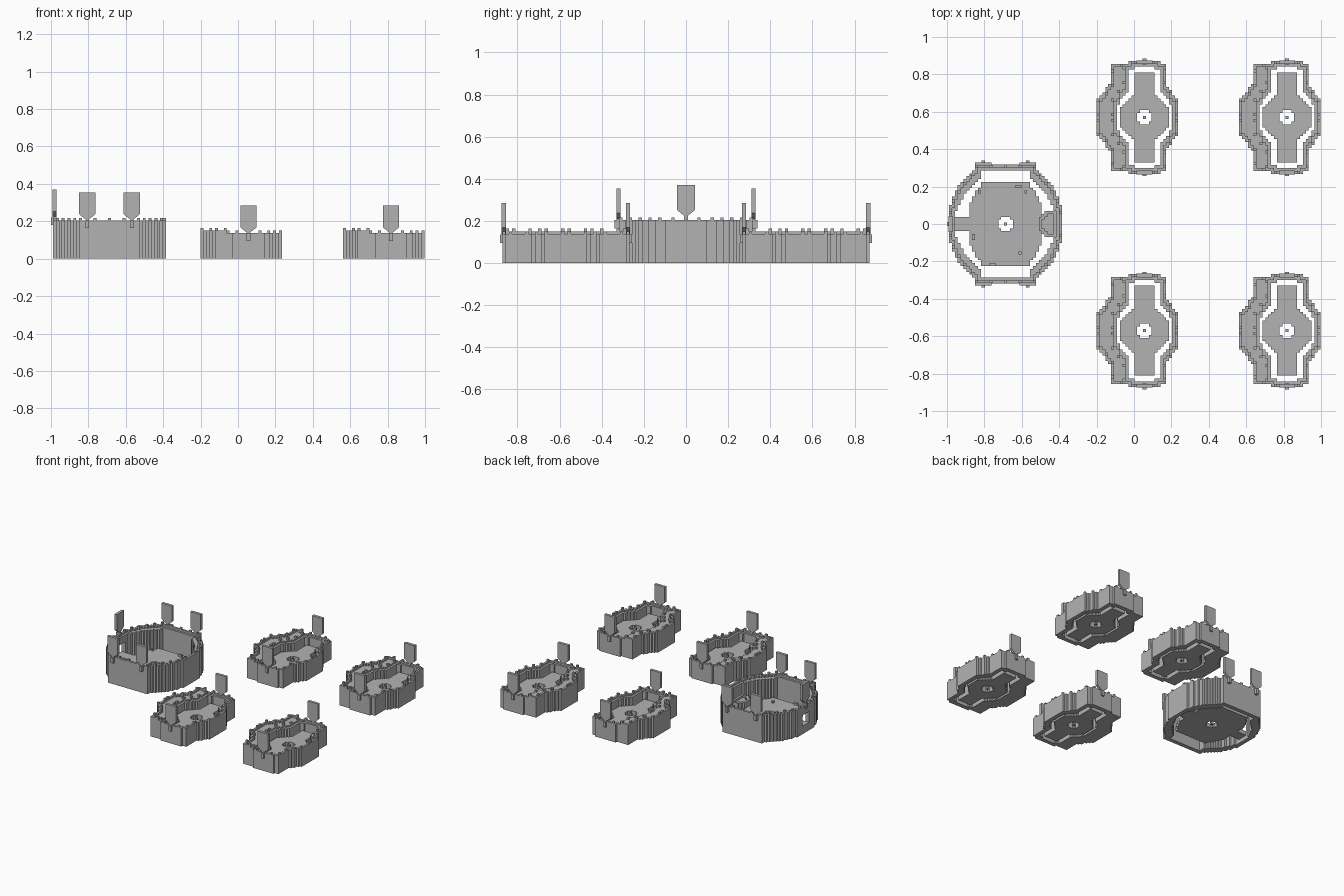
import bpy, bmesh
from math import pi
from mathutils import Matrix

cube = bpy.data.objects.get("Cube")
if cube:
    bpy.data.objects.remove(cube)

stone = bpy.data.materials.new("grey_stone")
stone.use_nodes = True
stone.diffuse_color = (0.45, 0.45, 0.45, 1)
stone.node_tree.nodes["Principled BSDF"].inputs["Base Color"].default_value = (0.45, 0.45, 0.45, 1)

U = 0.0155   # block size


def finish(bm, name):
    bmesh.ops.recalc_face_normals(bm, faces=bm.faces[:])
    mesh = bpy.data.meshes.new(name)
    bm.to_mesh(mesh)
    bm.free()
    mesh.materials.append(stone)
    return mesh


def prism(name, rule, z0, z1):
    """Stepped slab: every grid cell that meets the rule, raised from z0 to z1."""
    bm = bmesh.new()
    corners = {}

    def corner(i, j):
        if (i, j) not in corners:
            corners[i, j] = bm.verts.new(((i - 0.5) * U, (j - 0.5) * U, z0))
        return corners[i, j]

    for i in range(-24, 25):
        for j in range(-24, 25):
            if rule(i * U, j * U):
                bm.faces.new([corner(i, j), corner(i + 1, j), corner(i + 1, j + 1), corner(i, j + 1)])
    up = bmesh.ops.extrude_face_region(bm, geom=bm.faces[:], use_keep_orig=True)
    top = [v for v in up["geom"] if isinstance(v, bmesh.types.BMVert)]
    bmesh.ops.translate(bm, verts=top, vec=(0, 0, z1 - z0))
    return finish(bm, name)


def outline(points):
    """Inside test from (distance in y, half width) pairs."""
    def rule(x, y):
        y = abs(y)
        if y > points[-1][0]:
            return False
        last = (0, points[0][1])
        for p in points:
            if y <= p[0]:
                f = (y - last[0]) / max(p[0] - last[0], 1e-6)
                return abs(x) <= last[1] + f * (p[1] - last[1])
            last = p
    return rule


def erode(rule, t):
    return lambda x, y: all(rule(x + a, y + b) for a in (-t, 0, t) for b in (-t, 0, t))


def minus(a, b):
    return lambda x, y: a(x, y) and not b(x, y)


def teeth(rule):
    return lambda x, y: rule(x, y) and (abs(round(y / U)) - abs(round(x / U))) % 5 == 0


def well(x, y):
    return max(abs(x), abs(y)) < 0.045 and abs(x) + abs(y) < 0.06


def post(x, y):
    return max(abs(x), abs(y)) < 0.01


def box(bm, size, at):
    m = Matrix.Translation(at) @ Matrix.Diagonal((*size, 1))
    bmesh.ops.create_cube(bm, size=1, matrix=m)


def banner_mesh():
    """Shield board on a stem with a wall bracket, facing -y; z = 0 is the stem foot."""
    bm = bmesh.new()
    half = [(0.008, 0.0), (0.008, 0.045), (0.022, 0.055), (0.043, 0.073), (0.043, 0.19)]
    ring = half + [(-x, z) for x, z in reversed(half)]
    face = bm.faces.new([bm.verts.new((x, -0.01, z)) for x, z in ring])
    up = bmesh.ops.extrude_face_region(bm, geom=[face], use_keep_orig=True)
    bmesh.ops.translate(bm, verts=[v for v in up["geom"] if isinstance(v, bmesh.types.BMVert)], vec=(0, 0.02, 0))
    box(bm, (0.02, 0.03, 0.04), (0, -0.004, 0.02))
    return finish(bm, "banner")


def place(name, mesh, x, y, z=0, turn=0):
    ob = bpy.data.objects.new(name, mesh)
    ob.location = (x, y, z)
    ob.rotation_euler.z = turn
    bpy.context.collection.objects.link(ob)


banner = banner_mesh()

# Small arenas: bulged ring, grandstand on the -x side, floor with a well
body = outline([(0.09, 0.183), (0.175, 0.11), (0.285, 0.11)])


def main(x, y):
    return body(x, y) or (abs(x) < 0.08 and abs(y) < 0.295)


def stand(x, y):
    return x < 0 and (body(x + 0.075, y) or main(x, y))


def whole(x, y):
    return main(x, y) or stand(x, y)


pit = erode(main, 0.03)
main_rim = minus(main, erode(main, U))
stand_rim = minus(minus(stand, erode(whole, U)), main)
small_parts = {
    "arena_wall": prism("arena_wall", minus(whole, pit), 0, 0.125),
    "arena_rim": prism("arena_rim", main_rim, 0.125, 0.137),
    "arena_teeth": prism("arena_teeth", teeth(main_rim), 0.137, 0.15),
    "stand_deck": prism("stand_deck", minus(stand, main), 0.125, 0.137),
    "stand_rim": prism("stand_rim", stand_rim, 0.137, 0.15),
    "stand_teeth": prism("stand_teeth", teeth(stand_rim), 0.15, 0.163),
    "arena_floor": prism("arena_floor", minus(erode(main, 0.05), well), 0, 0.08),
    "well_post": prism("well_post", post, 0, 0.08),
}
for cx in (0.056, 0.818):
    for cy in (-0.57, 0.57):
        for name, mesh in small_parts.items():
            place(name, mesh, cx, cy)
        place("front_banner", banner, cx, cy - 0.295, 0.095)
        place("back_banner", banner, cx, cy + 0.295, 0.095, pi)

# Large arena: rounded ring with a doorway on the -x side
BX = -0.687
ring = outline([(0.09, 0.303), (0.2, 0.25), (0.285, 0.17), (0.32, 0.165)])
wall = minus(ring, erode(ring, 0.035))
rim = minus(ring, erode(ring, U))
octagon = outline([(0.11, 0.195), (0.232, 0.115)])


def doorway(x, y):
    return x < 0 and abs(y) < 0.035


def floor(x, y):
    path = (-0.27 < x < 0 and abs(y) < 0.035) or (0 < x < 0.27 and abs(y) < 0.06)
    return (octagon(x, y) or path) and not well(x, y)


def balcony(x, y):
    return 0.18 < x < 0.275 and abs(y) < 0.065 and abs(y) < x - 0.15


def rocks(x, y):
    spots = [(0.07, 0.2), (0.11, 0.17), (-0.14, 0.17), (-0.17, -0.07), (-0.07, -0.22), (0.08, -0.16)]
    return any(max(abs(x - a), abs(y - b)) < 0.01 for a, b in spots)


for name, rule, z0, z1 in [
    ("large_wall_base", wall, 0, 0.06),
    ("large_wall_middle", minus(wall, doorway), 0.06, 0.14),
    ("large_wall_top", wall, 0.14, 0.19),
    ("large_rim", rim, 0.19, 0.204),
    ("large_teeth", teeth(rim), 0.204, 0.217),
    ("large_floor", floor, 0.03, 0.06),
    ("large_well_post", post, 0.03, 0.06),
    ("balcony", balcony, 0.06, 0.09),
    ("balcony_rail", minus(balcony, erode(balcony, U)), 0.09, 0.105),
    ("rocks", rocks, 0.06, 0.075),
]:
    place(name, prism(name, rule, z0, z1), BX, 0)

for dx in (-0.119, 0.119):
    place("large_front_banner", banner, BX + dx, -0.32, 0.165)
    place("large_back_banner", banner, BX + dx, 0.32, 0.165, pi)
place("gate_banner", banner, -0.981, 0, 0.18, -pi / 2)
